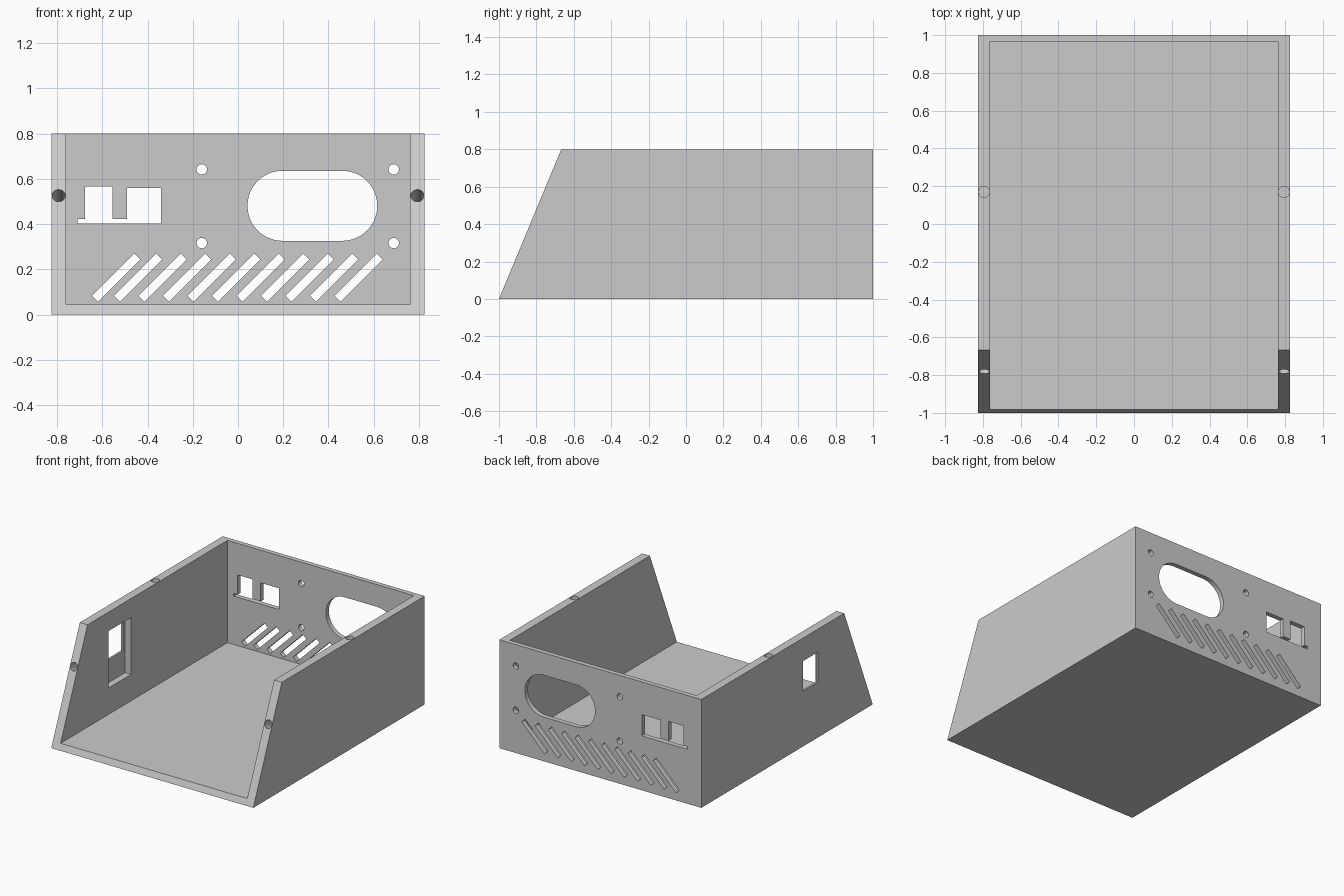
import bpy, bmesh, math
from mathutils import Matrix, Vector

old = bpy.data.objects.get("Cube")
if old:
    bpy.data.objects.remove(old, do_unlink=True)

grey = bpy.data.materials.new("plain_grey")
grey.use_nodes = True
colour = (0.6, 0.6, 0.6, 1)
grey.diffuse_color = colour
grey.node_tree.nodes["Principled BSDF"].inputs["Base Color"].default_value = colour

HALF_W, INNER_W = 0.825, 0.762
HEIGHT, FLOOR = 0.8, 0.045
BACK_INNER = 0.965
SLOPE_TOP = -0.667
WALL_MID = (HALF_W + INNER_W) / 2


def prism(name, points, depth):
    """Solid made by moving a flat outline along a vector."""
    bm = bmesh.new()
    face = bm.faces.new([bm.verts.new(p) for p in points])
    ext = bmesh.ops.extrude_face_region(bm, geom=[face])
    moved = [v for v in ext["geom"] if isinstance(v, bmesh.types.BMVert)]
    bmesh.ops.translate(bm, verts=moved, vec=Vector(depth))
    bmesh.ops.recalc_face_normals(bm, faces=bm.faces)
    mesh = bpy.data.meshes.new(name)
    bm.to_mesh(mesh)
    bm.free()
    mesh.materials.append(grey)
    obj = bpy.data.objects.new(name, mesh)
    bpy.context.collection.objects.link(obj)
    return obj


def box(name, x0, x1, y0, y1, z0, z1):
    base = [(x0, y0, z0), (x1, y0, z0), (x1, y1, z0), (x0, y1, z0)]
    return prism(name, base, (0, 0, z1 - z0))


def drill(name, centre, axis, radius, depth, sides=32):
    """Round cutter reaching the given depth to both sides of its centre."""
    axis = Vector(axis).normalized()
    turn = axis.to_track_quat("Z", "Y").to_matrix()
    start = Vector(centre) - axis * depth
    ring = [start + turn @ Vector((radius * math.cos(a), radius * math.sin(a), 0))
            for a in (math.tau * i / sides for i in range(sides))]
    return prism(name, ring, axis * depth * 2)


def back_cut(name, outline):
    """Cutter through the back wall from an x, z outline."""
    return prism(name, [(x, 0.9, z) for x, z in outline], (0, 0.2, 0))


# Enclosure with a sloping front
side = [(-1, 0), (1, 0), (1, HEIGHT), (SLOPE_TOP, HEIGHT)]
shell = prism("enclosure_shell", [(-HALF_W, y, z) for y, z in side], (2 * HALF_W, 0, 0))
cutters = [box("cavity", -INNER_W, INNER_W, -2, BACK_INNER, FLOOR, 2)]

# Screw holes in the wall tops and the sloping edges
slope_in = Vector((0, HEIGHT, -(SLOPE_TOP + 1)))
slope_y = -1 + 0.526 * (SLOPE_TOP + 1) / HEIGHT
for s in (-1, 1):
    cutters.append(drill("top_screw_hole", (s * WALL_MID, 0.17, HEIGHT), (0, 0, 1), 0.029, 0.2))
    cutters.append(drill("front_screw_hole", (s * WALL_MID, slope_y, 0.526), slope_in, 0.029, 0.2))

# Right wall: inner recess and a smaller window through it
cutters.append(box("recess", -0.81, -0.7, -0.42, -0.16, 0.24, 0.66))
cutters.append(box("window", -0.9, -0.7, -0.36, -0.186, 0.41, 0.63))

# Back wall: rounded fan opening and its four screw holes
fan = []
for cx, first in ((0.461, -90), (0.197, 90)):
    for i in range(25):
        a = math.radians(first + 7.5 * i)
        fan.append((cx + 0.155 * math.cos(a), 0.481 + 0.155 * math.sin(a)))
cutters.append(back_cut("fan_opening", fan))
for x in (-0.16, 0.689):
    for z in (0.316, 0.642):
        cutters.append(drill("fan_screw_hole", (x, 1, z), (0, 1, 0), 0.023, 0.1))

# Back wall: two sockets joined by a thin slit
cutters.append(back_cut("sockets", [
    (-0.711, 0.402), (-0.34, 0.402), (-0.34, 0.559), (-0.49, 0.559), (-0.49, 0.422),
    (-0.556, 0.422), (-0.556, 0.567), (-0.678, 0.567), (-0.678, 0.422), (-0.711, 0.422)]))

# Back wall: row of slanted vents
tilt = Matrix.Rotation(math.radians(45), 2)
bar = [tilt @ Vector(p) for p in ((-0.132, -0.019), (0.132, -0.019), (0.132, 0.019), (-0.132, 0.019))]
for x in [-0.539] + [-0.4415 + 0.1084 * i for i in range(10)]:
    cutters.append(back_cut("vent", [(x + p.x, 0.163 + p.y) for p in bar]))

# Cut everything out of the shell
bpy.ops.object.select_all(action="DESELECT")
bpy.context.view_layer.objects.active = shell
shell.select_set(True)
for cutter in cutters:
    cutter.hide_render = True
    mod = shell.modifiers.new(cutter.name, "BOOLEAN")
    mod.operation = "DIFFERENCE"
    mod.solver = "EXACT"
    mod.object = cutter
    bpy.ops.object.modifier_apply(modifier=mod.name)
    bpy.data.objects.remove(cutter, do_unlink=True)
bpy.ops.object.shade_smooth_by_angle(angle=math.radians(30))
